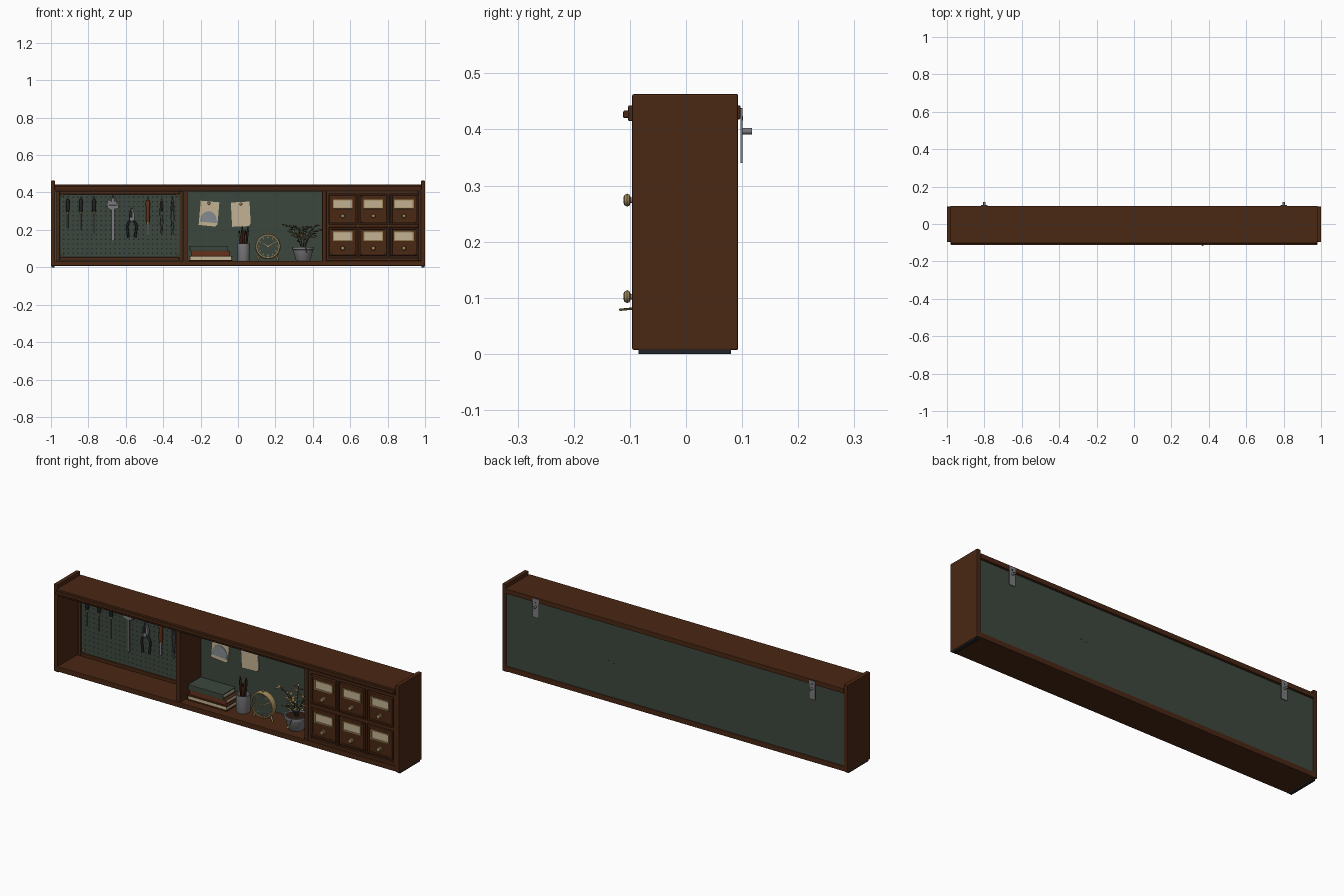
import bpy, bmesh, math, random
from mathutils import Vector

if "Cube" in bpy.data.objects:
    bpy.data.objects.remove(bpy.data.objects["Cube"])
random.seed(4)

def mat(name, r, g, b):
    m = bpy.data.materials.new(name)
    m.diffuse_color = (r, g, b, 1)
    m.use_nodes = True
    m.node_tree.nodes["Principled BSDF"].inputs["Base Color"].default_value = m.diffuse_color
    return m
WOOD = mat("walnut", .068, .021, .007)
DARKWOOD = mat("dark_walnut", .03, .011, .005)
GREEN = mat("green_board", .046, .064, .048)
CREAM = mat("paper_cream", .55, .45, .29)
BRASS = mat("brass", .34, .235, .1)
STEEL = mat("steel", .2, .2, .21)
BLACK = mat("black_grip", .016, .017, .018)
RED = mat("red_brown", .13, .032, .012)
BLUE = mat("blue_grey", .23, .26, .28)

def finish(bm, name, m, smooth=False, bevel=0):
    bmesh.ops.recalc_face_normals(bm, faces=bm.faces[:])
    me = bpy.data.meshes.new(name)
    bm.to_mesh(me); bm.free()
    ob = bpy.data.objects.new(name, me)
    bpy.context.collection.objects.link(ob)
    me.materials.append(m)
    if bevel:
        mod = ob.modifiers.new("bevel", 'BEVEL')
        mod.width, mod.segments = bevel, 2
    if smooth:
        bpy.ops.object.select_all(action='DESELECT')
        ob.select_set(True); bpy.context.view_layer.objects.active = ob
        bpy.ops.object.shade_smooth_by_angle(angle=math.radians(40))
    return ob

def box(name, x0, x1, y0, y1, z0, z1, m, bevel=0):
    bm = bmesh.new()
    bmesh.ops.create_cube(bm, size=1)
    for v in bm.verts:
        v.co = ((x0+x1)/2 + v.co.x*(x1-x0), (y0+y1)/2 + v.co.y*(y1-y0), (z0+z1)/2 + v.co.z*(z1-z0))
    return finish(bm, name, m, bevel=bevel)

def lathe(name, profile, base, axis, m, n=20):
    """Spin (radius, height) pairs about an axis from a base point."""
    q = Vector(axis).to_track_quat('Z', 'Y')
    bm = bmesh.new()
    rings = [[bm.verts.new(Vector(base) + q @ Vector((r*math.cos(2*math.pi*i/n), r*math.sin(2*math.pi*i/n), h)))
              for i in range(n)] for r, h in profile]
    for a, b in zip(rings, rings[1:]):
        for i in range(n):
            bm.faces.new((a[i], a[(i+1) % n], b[(i+1) % n], b[i]))
    bm.faces.new(rings[0]); bm.faces.new(rings[-1])
    return finish(bm, name, m, True)

def rod(name, p, q, r0, r1, m, n=10):
    d = Vector(q) - Vector(p)
    return lathe(name, [(r0, 0), (r1, d.length)], p, d, m, n)

def plate(name, pts, y0, y1, m, at=(0, 0), tilt=0):
    """Extrude an x-z outline between two depths."""
    c, s = math.cos(math.radians(tilt)), math.sin(math.radians(tilt))
    bm = bmesh.new()
    f = [[bm.verts.new((at[0]+x*c-z*s, y, at[1]+x*s+z*c)) for x, z in pts] for y in (y0, y1)]
    bm.faces.new(f[0]); bm.faces.new(f[1])
    for i in range(len(pts)):
        j = (i+1) % len(pts)
        bm.faces.new((f[0][i], f[0][j], f[1][j], f[1][i]))
    return finish(bm, name, m)

def tube(name, pts, r, m):
    cu = bpy.data.curves.new(name, 'CURVE')
    cu.dimensions, cu.bevel_depth, cu.bevel_resolution, cu.use_fill_caps = '3D', r, 2, True
    sp = cu.splines.new('NURBS'); sp.points.add(len(pts)-1)
    for p, c in zip(sp.points, pts):
        p.co = (*c, 1)
    sp.use_endpoint_u = True; sp.order_u = 3; sp.resolution_u = 5
    ob = bpy.data.objects.new(name, cu)
    bpy.context.collection.objects.link(ob)
    cu.materials.append(m)
    bpy.ops.object.select_all(action='DESELECT')
    ob.select_set(True); bpy.context.view_layer.objects.active = ob
    bpy.ops.object.convert(target='MESH')

def frame(name, x0, x1, z0, z1, w, y0, y1, m, bevel=0):
    for s, a in (("left", (x0, x0+w, z0, z1)), ("right", (x1-w, x1, z0, z1)),
                 ("bottom", (x0+w, x1-w, z0, z0+w)), ("top", (x0+w, x1-w, z1-w, z1))):
        box(f"{name}_{s}", a[0], a[1], y0, y1, a[2], a[3], m, bevel)

# cabinet case
for s, n in ((-1, "left"), (1, "right")):
    box(f"side_panel_{n}", *sorted((s*.978, s)), -.096, .093, .007, .463, WOOD, .003)
    box(f"foot_pad_{n}", *sorted((s*.98, s*.998)), -.085, .08, 0, .008, BLACK)
box("top_board", -.98, .98, -.103, .093, .415, .443, WOOD, .002)
box("top_front_bead", -.98, .98, -.112, -.1, .42, .434, WOOD, .003)
box("top_front_lip", -.98, .98, -.096, -.084, .404, .416, DARKWOOD, .002)
box("back_rail", -.98, .98, .08, .097, .418, .443, WOOD, .002)
box("bottom_board", -.98, .98, -.095, .092, .008, .035, WOOD, .002)
box("back_panel", -.98, .98, .08, .088, .034, .416, GREEN)
for x0, x1, n in ((-.295, -.27, "left"), (.45, .472, "right")):
    box(f"divider_{n}", x0, x1, -.094, .08, .034, .416, WOOD, .002)

# wall brackets
for s in (-1, 1):
    box("wall_bracket", s*.8-.018, s*.8+.018, .097, .101, .34, .438, STEEL, .001)
    rod("bracket_screw", (s*.8, .1, .397), (s*.8, .118, .397), .006, .006, STEEL, 14)
    rod("bracket_hole", (s*.8, .1, .42), (s*.8, .1015, .42), .004, .004, BLACK)

# pegboard with holes
box("pegboard", -.955, -.31, .068, .08, .045, .4, GREEN)
frame("pegboard_frame", -.97, -.297, .037, .407, .017, .06, .08, WOOD, .002)
bm = bmesh.new()
for i in range(25):
    for j in range(13):
        cx, cz = -.932 + i*.025, .075 + j*.025
        bm.faces.new([bm.verts.new((cx+.0042*math.cos(k*math.pi/4), .0675, cz+.0042*math.sin(k*math.pi/4)))
                      for k in range(8)])
finish(bm, "pegboard_holes", BLACK)
for x in (-.94, -.325):
    for z in (.068, .385):
        lathe("pegboard_screw", [(.006, 0), (.004, .003)], (x, .068, z), (0, -1, 0), BRASS, 12)

# hanging tools
def hook(x, z):
    tube("peg_hook", [(x, .07, z), (x, .05, z), (x, .042, z), (x, .04, z+.012)], .0022, STEEL)
for x, low in ((-.91, .21), (-.84, .2), (-.77, .18)):
    hook(x, .365)
    lathe("screwdriver_handle", [(.005, 0), (.01, .01), (.0085, .03), (.011, .055), (.006, .07)],
          (x, .05, .295), (0, 0, 1), BLACK, 12)
    rod("screwdriver_collar", (x, .05, .285), (x, .05, .297), .005, .006, BRASS)
    rod("screwdriver_shaft", (x, .05, low), (x, .05, .29), .003, .003, STEEL)
hook(-.668, .375)
plate("caliper", [(-.007, -.23), (.007, -.23), (.007, -.06), (.028, -.055), (.028, -.03), (.02, -.03), (.018, 0),
                  (.008, -.02), (.007, 0), (-.007, 0), (-.008, -.02), (-.026, -.005), (-.032, -.03), (-.03, -.055),
                  (-.007, -.065)], .044, .052, STEEL, (-.668, .37))
box("caliper_slide", -.69, -.646, .04, .05, .312, .332, STEEL, .001)
hook(-.568, .3)
for s in (-1, 1):
    tube("pliers_handle", [(-.568+s*a, .05, z) for a, z in ((.002, .255), (.026, .235), (.024, .2), (.018, .16))], .006, BLACK)
    plate("pliers_jaw", [(s*.001, .25), (s*.014, .255), (s*.016, .28), (s*.004, .32), (s*.001, .32)],
          .044, .056, STEEL if s > 0 else BLACK, (-.568, 0))
rod("pliers_pivot", (-.568, .04, .257), (-.568, .06, .257), .01, .01, STEEL, 14)
hook(-.482, .365)
lathe("chisel_handle", [(.007, 0), (.011, .02), (.009, .06), (.012, .1), (.008, .12)], (-.482, .05, .24), (0, 0, 1), RED, 12)
rod("chisel_ferrule", (-.482, .05, .228), (-.482, .05, .242), .006, .008, BRASS)
box("chisel_blade", -.487, -.477, .048, .052, .17, .23, STEEL)
for x in (-.408, -.35):
    hook(x, .365)
    for s in (-1, 1):
        tube("tweezer_arm", [(x, .05, .365), (x+s*.009, .05, .33), (x+s*.008, .05, .26), (x+s*.002, .05, .175)], .0024, STEEL)
    rod("tweezer_grip", (x, .05, .3), (x, .05, .35), .006, .006, BLACK)

# pinned papers
for x, z, tilt, n in ((-.155, .287, -5, "sketch"), (.015, .284, 3, "note")):
    plate(f"{n}_paper", [(-.05, -.065), (.038, -.066), (.05, -.054), (.05, .065), (-.05, .065)], .074, .079, CREAM, (x, z), tilt)
    lathe(f"{n}_pin", [(.004, 0), (.004, .008), (.008, .01), (.007, .016)], (x, .075, z+.055), (0, -1, 0), BRASS, 12)
plate("sketch_hill", [(-.045, -.045)] + [(.045*math.cos(a), -.035+.05*math.sin(a)) for a in
      (math.pi*(1-k/10) for k in range(11))] + [(.045, -.045)], .072, .075, BLUE, (-.155, .285), -5)

# stacked books
for x0, x1, y0, y1, z0, z1, m in ((-.262, -.03, -.05, .07, .035, .061, WOOD), (-.252, -.042, -.04, .068, .061, .088, RED),
                                  (-.258, -.055, -.045, .06, .088, .115, GREEN)):
    box("book_pages", x0+.005, x1-.005, y0+.004, y1-.004, z0+.004, z1-.004, CREAM)
    for a in (z0, z1-.0045):
        box("book_cover", x0, x1, y0, y1, a, a+.0045, m, .001)
    if m != WOOD:
        box("book_spine", x0, x1, y0-.001, y0+.004, z0, z1, m, .001)

# brush cup
lathe("cup", [(.032, 0), (.034, .004), (.034, .092), (.03, .092), (.03, .01)], (.03, 0, .034), (0, 0, 1), STEEL, 28)
for i, (dx, dy, h) in enumerate(((-.024, .008, .2), (-.008, -.014, .222), (.008, .012, .205), (.024, -.006, .218), (.012, -.02, .195))):
    a, b = Vector((.03+dx*.4, dy*.4, .05)), Vector((.03+dx, dy, h))
    c = a.lerp(b, .85)
    rod("brush_handle", a, c, .003, .006, (RED, DARKWOOD)[i % 2])
    rod("brush_tip", c, b, .006, .0015, DARKWOOD)

# desk clock
C = (.16, -.02, .112)
lathe("clock_case", [(.062, -.018), (.067, -.014), (.068, .01), (.064, .016), (.058, .016), (.058, .008)], C, (0, -1, 0), BRASS, 40)
lathe("clock_face", [(.058, .007), (.058, .0095)], C, (0, -1, 0), GREEN, 40)
for k in range(12):
    a = k*math.pi/6
    plate("clock_tick", [(-.0018, .044), (.0018, .044), (.0018, .054), (-.0018, .054)], -.0315, -.029, BRASS, (C[0], C[2]), math.degrees(a))
for ang, l in ((55, .032), (-60, .045)):
    plate("clock_hand", [(-.002, -.006), (.002, -.006), (.001, l), (-.001, l)], -.033, -.029, BRASS, (C[0], C[2]), ang)
lathe("clock_hub", [(.004, .008), (.004, .015)], C, (0, -1, 0), BRASS, 12)
for s in (-1, 1):
    rod("clock_foot", (.16+s*.045, -.02, .064), (.16+s*.055, -.02, .035), .006, .005, BRASS)
lathe("clock_knob", [(.004, 0), (.007, .004), (.003, .01)], (.16, -.02, .178), (0, 0, 1), BRASS, 12)

# potted plant
P = Vector((.348, -.015, .035))
lathe("pot", [(.036, 0), (.04, .004), (.053, .058), (.058, .06), (.058, .074), (.051, .074), (.049, .064)], P, (0, 0, 1), STEEL, 28)
lathe("soil", [(.049, .062), (.049, .066)], P, (0, 0, 1), DARKWOOD, 28)
def leaf(p, d, l, w):
    q = Vector(d).to_track_quat('X', 'Z')
    bm = bmesh.new()
    row = [[bm.verts.new(Vector(p) + q @ Vector((t*l, s*w*math.sin(math.pi*(.06+.9*t)), .004*abs(s)))) for s in (-1, 0, 1)]
           for t in (0, .2, .45, .7, .88, 1)]
    for a, b in zip(row, row[1:]):
        for i in (0, 1):
            bm.faces.new((a[i], a[i+1], b[i+1], b[i]))
    finish(bm, "leaf", BRASS, True)
for tx, ty, tz in ((-.09, .0, .19), (-.06, .03, .15), (.07, .03, .185), (.085, -.02, .165), (.0, -.04, .17),
                   (.025, .085, .178), (-.02, -.055, .13), (.05, -.05, .14), (-.035, .07, .18)):
    a, b = P + Vector((tx*.1, ty*.1, .06)), P + Vector((tx, ty, tz))
    mid = P + Vector((tx*.35, ty*.35, tz*.9))
    tube("stem", [a, mid, b], .0018, GREEN)
    for k in range(6):
        t = .4 + .12*k
        p = a*(1-t)**2 + mid*2*t*(1-t) + b*t*t
        s = 1 if k % 2 else -1
        leaf(p, (tx*3 - s*ty*5 + random.uniform(-.1, .1), max(-.3, ty*3) + s*tx*4, random.uniform(-.2, .35)), .028, .008)
    leaf(b, (tx, ty*.4, .01), .025, .008)
tube("drooping_stem", [P+Vector((.01, -.04, .065)), P+Vector((.015, -.06, .085)), P+Vector((.017, -.08, .045))], .0018, GREEN)
leaf(P+Vector((.017, -.078, .044)), (.1, -1, -.1), .026, .009)

# drawer bank
box("drawer_backing", .472, .978, -.08, .08, .035, .415, DARKWOOD)
frame("drawer_frame", .472, .978, .035, .405, .014, -.092, -.079, WOOD, .001)
box("drawer_rail", .486, .964, -.091, -.079, .214, .23, WOOD, .001)
for x in (.641, .806):
    box("drawer_stile", x-.005, x+.005, -.091, -.079, .049, .391, WOOD, .001)
for x in (.56, .7235, .887):
    for z in (.102, .274):
        zc = z + .036
        box("drawer_front", x-.071, x+.071, -.091, -.075, zc-.074, zc+.074, WOOD, .002)
        frame("drawer_moulding", x-.071, x+.071, zc-.074, zc+.074, .009, -.0945, -.09, WOOD, .0015)
        box("label_card", x-.047, x+.047, -.0925, -.09, z+.044, z+.084, CREAM)
        frame("label_holder", x-.053, x+.053, z+.039, z+.089, .006, -.0955, -.09, BRASS, .001)
        lathe("drawer_knob", [(.012, 0), (.011, .003), (.005, .004), (.005, .008), (.01, .01), (.0115, .014), (.009, .019), (.004, .021)],
              (x, -.0908, z), (0, -1, 0), BRASS, 16)
